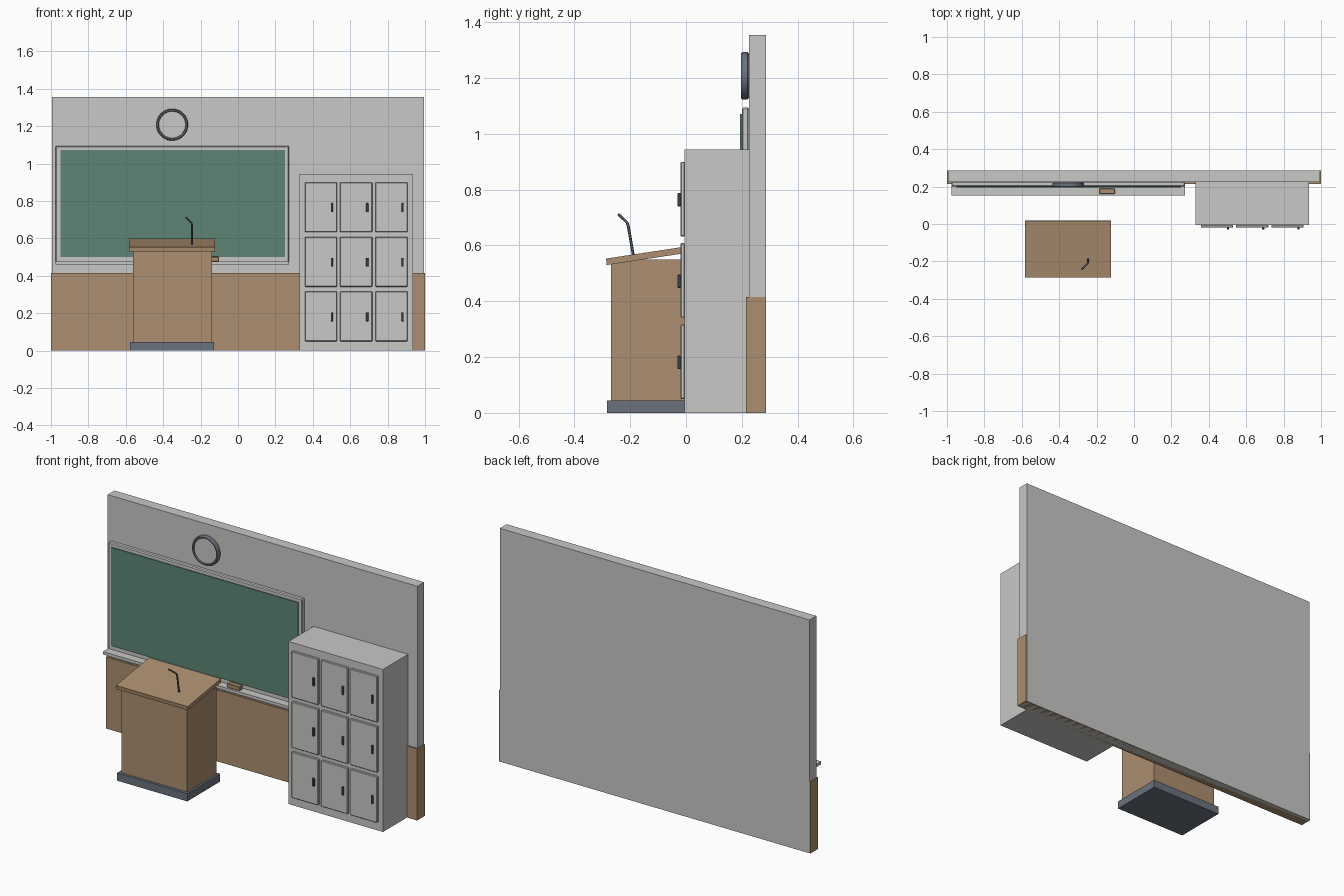
import bpy, bmesh, math
from mathutils import Vector

if "Cube" in bpy.data.objects:
    bpy.data.objects.remove(bpy.data.objects["Cube"])


def material(name, rgb):
    m = bpy.data.materials.new(name)
    m.diffuse_color = (*rgb, 1)
    m.use_nodes = True
    m.node_tree.nodes["Principled BSDF"].inputs["Base Color"].default_value = m.diffuse_color
    return m


GREY = material("light grey", (0.578, 0.578, 0.565))
WOOD = material("wood", (0.41, 0.275, 0.162))
GREEN = material("board green", (0.112, 0.235, 0.178))
SLATE = material("slate", (0.147, 0.168, 0.205))
DARK = material("dark slate", (0.07, 0.085, 0.105))


def finish(name, bm, mats):
    bmesh.ops.recalc_face_normals(bm, faces=bm.faces)
    me = bpy.data.meshes.new(name)
    bm.to_mesh(me)
    bm.free()
    ob = bpy.data.objects.new(name, me)
    bpy.context.collection.objects.link(ob)
    for m in mats:
        me.materials.append(m)
    return ob


def box(name, x, y, z, mat, bevel=0):
    """Box from (min, max) ranges, with an optional chamfer."""
    bm = bmesh.new()
    bmesh.ops.create_cube(bm, size=1)
    for v in bm.verts:
        v.co = [r[0] if c < 0 else r[1] for r, c in zip((x, y, z), v.co)]
    ob = finish(name, bm, [mat])
    if bevel:
        mod = ob.modifiers.new("chamfer", 'BEVEL')
        mod.width, mod.segments = bevel, 1
    return ob


def prism(name, x, profile, mat):
    """Side profile (y, z) extruded across x."""
    bm = bmesh.new()
    f = bm.faces.new([bm.verts.new((x[0], y, z)) for y, z in profile])
    side = bmesh.ops.extrude_face_region(bm, geom=[f])["geom"]
    for v in side:
        if isinstance(v, bmesh.types.BMVert):
            v.co.x = x[1]
    return finish(name, bm, [mat])


# wall and lower panelling
box("wall", (-0.995, 0.995), (0.225, 0.287), (0, 1.355), GREY)
box("wall_panelling", (-1, 1), (0.215, 0.286), (0, 0.415), WOOD)

# writing board with frame, tray and eraser
box("board_frame", (-0.975, 0.272), (0.2, 0.226), (0.46, 1.095), GREY, 0.005)
box("board_surface", (-0.95, 0.25), (0.194, 0.202), (0.5, 1.072), GREEN)
box("board_tray", (-0.975, 0.272), (0.152, 0.21), (0.46, 0.477), GREY)
box("eraser", (-0.185, -0.102), (0.16, 0.19), (0.477, 0.502), WOOD, 0.003)

# wall clock: lathed rim with a recessed pale face
CX, CZ, N = -0.352, 1.208, 48
rim = [(0.078, 0.226), (0.085, 0.22), (0.085, 0.203), (0.081, 0.197),
       (0.074, 0.197), (0.071, 0.203)]
bm = bmesh.new()
rings = [[bm.verts.new((CX + r * math.cos(2 * math.pi * i / N), y,
                        CZ + r * math.sin(2 * math.pi * i / N)))
          for i in range(N)] for r, y in rim]
for a, b in zip(rings, rings[1:]):
    for i in range(N):
        j = (i + 1) % N
        bm.faces.new((a[i], a[j], b[j], b[i]))
bm.faces.new(rings[0])
bm.faces.new(rings[-1]).material_index = 1
clock = finish("wall_clock", bm, [SLATE, GREY])
bpy.context.view_layer.objects.active = clock
clock.select_set(True)
bpy.ops.object.shade_smooth_by_angle(angle=math.radians(30))

# lockers: cabinet, nine doors and handles
box("locker_cabinet", (0.328, 0.935), (-0.005, 0.226), (0, 0.944), GREY)
for col in range(3):
    for row in range(3):
        x, z = 0.357 + 0.189 * col, 0.05 + 0.2915 * row
        box("locker_door", (x, x + 0.172), (-0.02, -0.004),
            (z, z + 0.267), GREY, 0.003)
        box("door_handle", (x + 0.139, x + 0.151), (-0.03, -0.019),
            (z + 0.107, z + 0.155), DARK, 0.002)

# lectern: base, body and sloping top
box("lectern_base", (-0.578, -0.127), (-0.284, 0.018), (0, 0.045), SLATE)
box("lectern_body", (-0.562, -0.14), (-0.268, 0.002), (0.045, 0.55), WOOD)
prism("lectern_top", (-0.583, -0.122),
      [(-0.284, 0.53), (0.02, 0.576), (0.017, 0.599), (-0.287, 0.553)], WOOD)

# bent microphone stem
curve = bpy.data.curves.new("microphone", 'CURVE')
curve.dimensions = '3D'
curve.bevel_depth = 0.005
curve.bevel_resolution = 2
curve.use_fill_caps = True
path = [(-0.246, -0.189, 0.565), (-0.246, -0.207, 0.67),
        (-0.248, -0.211, 0.682), (-0.278, -0.241, 0.711)]
spline = curve.splines.new('POLY')
spline.points.add(len(path) - 1)
for p, co in zip(spline.points, path):
    p.co = (*co, 1)
curve.materials.append(DARK)
bpy.context.collection.objects.link(bpy.data.objects.new("microphone", curve))
